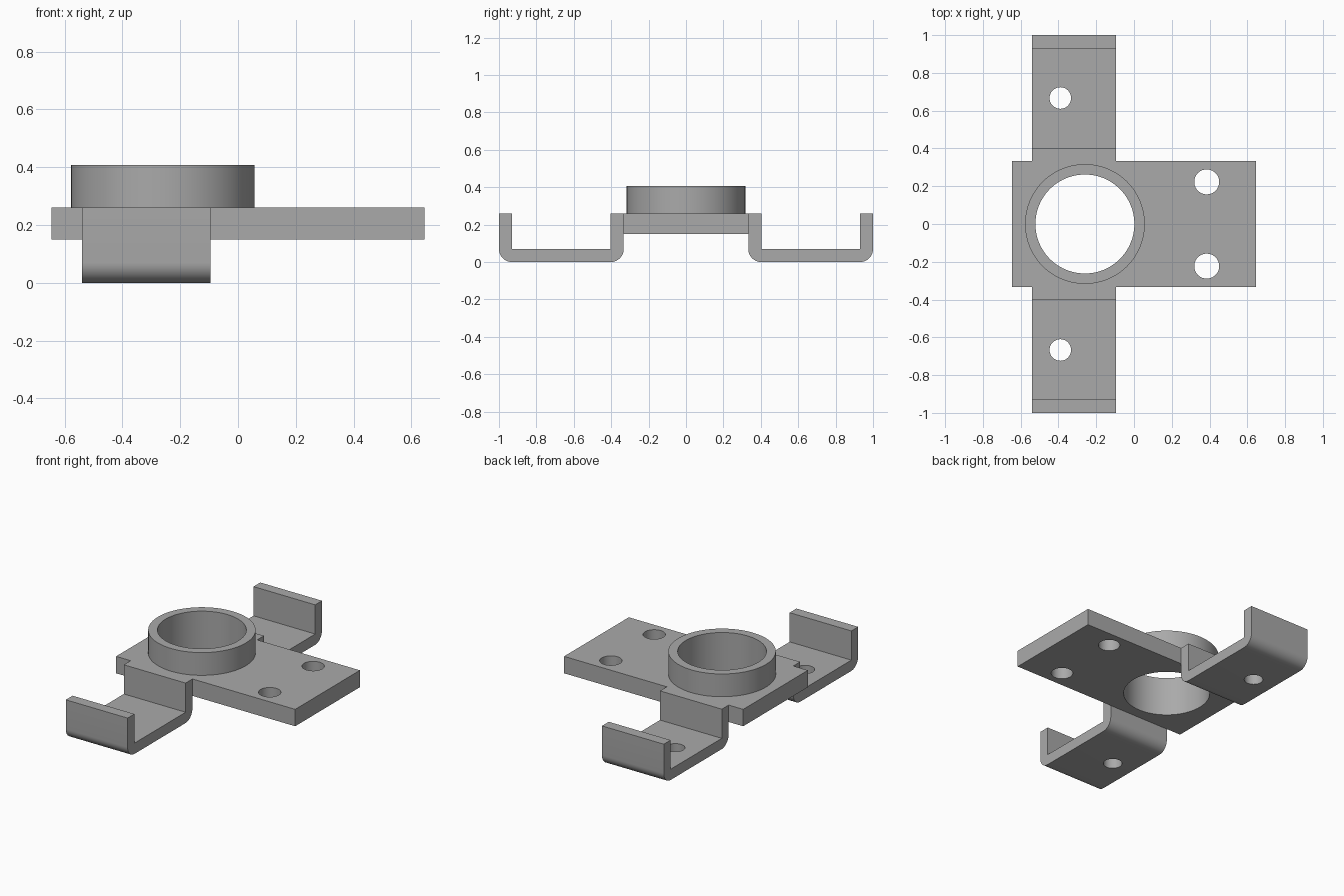
import bpy, bmesh, math
from math import pi, cos, sin
from mathutils import Vector

cube = bpy.data.objects.get("Cube")
if cube:
    bpy.data.objects.remove(cube, do_unlink=True)

steel = bpy.data.materials.new("grey metal")
steel.use_nodes = True
GREY = (0.4, 0.4, 0.4, 1)
steel.diffuse_color = GREY
steel.node_tree.nodes["Principled BSDF"].inputs["Base Color"].default_value = GREY

RING_X = -0.26
BORE = 0.262
PLATE_LOW, PLATE_TOP = 0.15, 0.26


def prism(name, outline, offset):
    """Extrude a closed outline of 3D points by an offset."""
    bm = bmesh.new()
    face = bm.faces.new([bm.verts.new(p) for p in outline])
    new = bmesh.ops.extrude_face_region(bm, geom=[face])["geom"]
    verts = [v for v in new if isinstance(v, bmesh.types.BMVert)]
    bmesh.ops.translate(bm, vec=Vector(offset), verts=verts)
    bmesh.ops.recalc_face_normals(bm, faces=bm.faces)
    mesh = bpy.data.meshes.new(name)
    bm.to_mesh(mesh)
    bm.free()
    mesh.materials.append(steel)
    obj = bpy.data.objects.new(name, mesh)
    bpy.context.collection.objects.link(obj)
    return obj


def cylinder(name, x, y, radius, low, high, sides=96):
    circle = [(x + radius * cos(2 * pi * i / sides),
               y + radius * sin(2 * pi * i / sides), low) for i in range(sides)]
    return prism(name, circle, (0, 0, high - low))


def activate(obj):
    bpy.ops.object.select_all(action='DESELECT')
    obj.select_set(True)
    bpy.context.view_layer.objects.active = obj


def drill(obj, x, y, radius):
    """Cut a vertical round hole right through a part."""
    cutter = cylinder("hole_cutter", x, y, radius, -1, 1)
    cutter.hide_render = True
    mod = obj.modifiers.new("hole", 'BOOLEAN')
    mod.operation = 'DIFFERENCE'
    mod.solver = 'EXACT'
    mod.object = cutter
    activate(obj)
    bpy.ops.object.modifier_apply(modifier=mod.name)
    bpy.data.objects.remove(cutter, do_unlink=True)


def finish(obj):
    activate(obj)
    bpy.ops.object.shade_smooth_by_angle(angle=math.radians(30))


# Base plate with the main bore and two mounting holes
hx, hy = 0.645, 0.333
plate = prism("base_plate",
              [(-hx, -hy, PLATE_LOW), (hx, -hy, PLATE_LOW),
               (hx, hy, PLATE_LOW), (-hx, hy, PLATE_LOW)],
              (0, 0, PLATE_TOP - PLATE_LOW))
drill(plate, RING_X, 0, BORE)
for side in (-1, 1):
    drill(plate, 0.385, side * 0.223, 0.066)
finish(plate)

# Raised collar around the bore
collar = cylinder("collar", RING_X, 0, 0.317, PLATE_TOP, 0.408)
drill(collar, RING_X, 0, BORE)
finish(collar)

# Bent sheet brackets, U-shaped with rounded outer bends
INNER, OUTER, GAUGE, BEND = 0.333, 1.0, 0.07, 0.07


def bend(cy, start):
    return [(cy + BEND * cos(start + pi / 2 * i / 10),
             BEND + BEND * sin(start + pi / 2 * i / 10)) for i in range(11)]


profile = [(INNER, PLATE_TOP)]
profile += bend(INNER + BEND, pi)
profile += bend(OUTER - BEND, 1.5 * pi)
profile += [(OUTER, PLATE_TOP), (OUTER - GAUGE, PLATE_TOP), (OUTER - GAUGE, GAUGE),
            (INNER + GAUGE, GAUGE), (INNER + GAUGE, PLATE_TOP)]

for side, label in ((-1, "front"), (1, "back")):
    bracket = prism(label + "_bracket",
                    [(-0.54, side * y, z) for y, z in profile], (0.445, 0, 0))
    drill(bracket, -0.39, side * 0.667, 0.057)
    finish(bracket)
